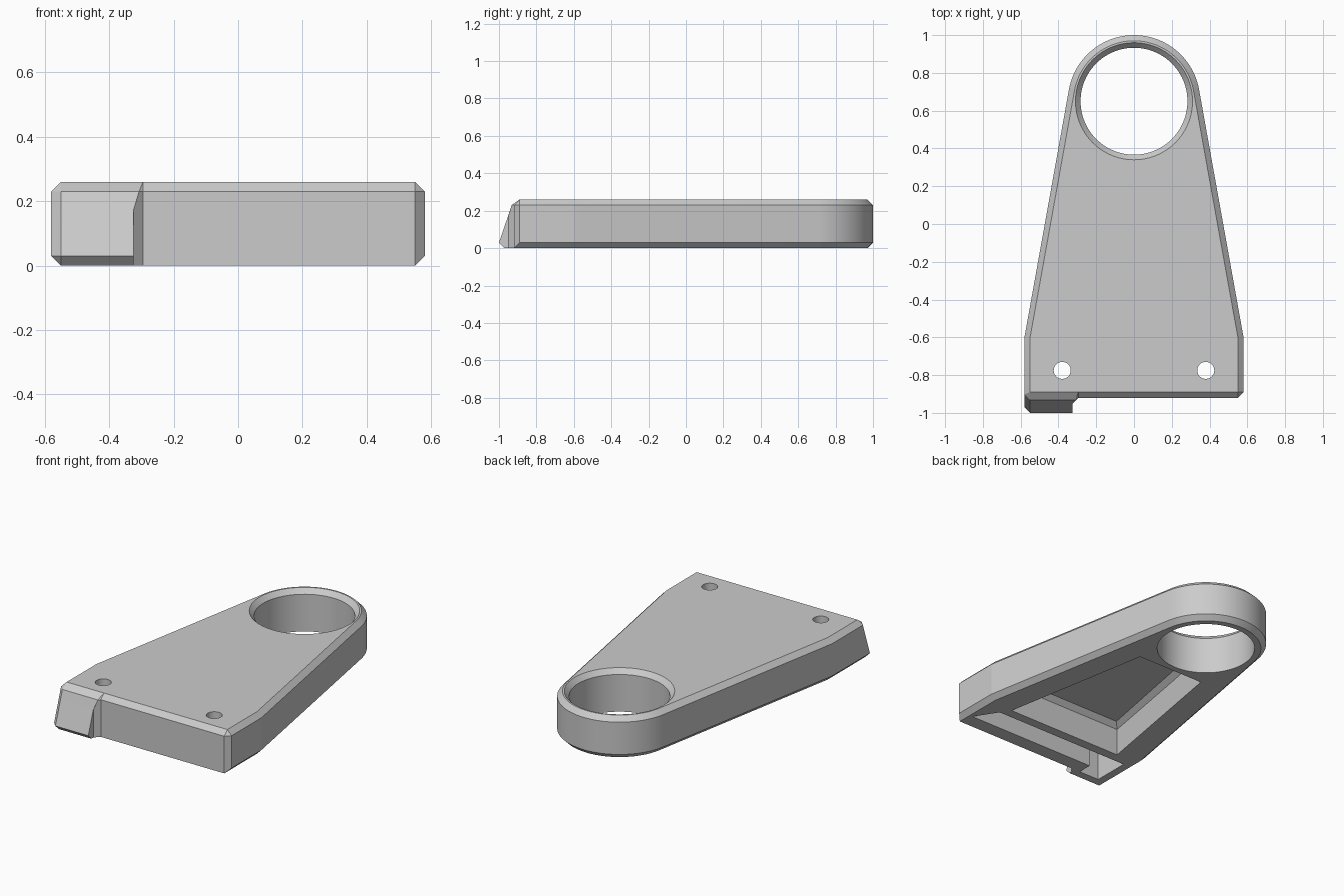
import bpy
import bmesh
from math import atan2, acos, cos, sin, hypot, pi, radians

cube = bpy.data.objects.get("Cube")
if cube:
    bpy.data.objects.remove(cube, do_unlink=True)

RING_Y, RING_R, EDGE = 0.65, 0.35, 0.03

grey = bpy.data.materials.new("plain grey")
grey.use_nodes = True
colour = (0.6, 0.6, 0.6, 1)
grey.diffuse_color = colour
grey.node_tree.nodes["Principled BSDF"].inputs["Base Color"].default_value = colour


def loft(name, levels):
    """Closed solid through a stack of (height, outline) levels."""
    bm = bmesh.new()
    rings = [[bm.verts.new((x, y, z)) for x, y in pts] for z, pts in levels]
    n = len(rings[0])
    for low, high in zip(rings, rings[1:]):
        for i in range(n):
            j = (i + 1) % n
            bm.faces.new((low[i], low[j], high[j], high[i]))
    bm.faces.new(rings[0][::-1])
    bm.faces.new(rings[-1])
    bmesh.ops.remove_doubles(bm, verts=bm.verts, dist=0.0005)
    bmesh.ops.recalc_face_normals(bm, faces=bm.faces)
    mesh = bpy.data.meshes.new(name)
    bm.to_mesh(mesh)
    bm.free()
    mesh.materials.append(grey)
    obj = bpy.data.objects.new(name, mesh)
    bpy.context.collection.objects.link(obj)
    return obj


def circle(cx, cy, r, n=96):
    return [(cx + r * cos(2 * pi * i / n), cy + r * sin(2 * pi * i / n)) for i in range(n)]


def plate_outline(inset, front, hook):
    """Tapered plate with rounded ring end and a hook at one front corner."""
    r, side = RING_R - inset, 0.58 - inset
    dy = -0.6 - RING_Y
    start = atan2(dy, side) + acos(r / hypot(side, dy))
    steps = 48
    arc = [start + (pi - 2 * start) * i / steps for i in range(steps + 1)]
    depth = min(EDGE, front - hook)
    inner = -0.295 - depth
    pts = [(0.55, front), (side, front + EDGE - inset), (side, -0.6)]
    pts += [(r * cos(a), RING_Y + r * sin(a)) for a in arc]
    pts += [(-side, -0.6), (-side, hook + EDGE - inset), (-0.55, hook),
            (inner, hook), (inner, front - depth), (-0.295, front)]
    return pts


# Main plate with chamfered edges
bracket = loft("bracket_plate", [
    (0.0, plate_outline(EDGE, -0.92, -0.97)),
    (0.03, plate_outline(0, -0.92, -1.0)),
    (0.17, plate_outline(0, -0.92, -0.952)),
    (0.23, plate_outline(0, -0.92, -0.932)),
    (0.26, plate_outline(EDGE, -0.89, -0.89)),
])


def trapezoid(inset):
    front, back = 0.40 - inset, 0.23 - inset
    return [(-front, inset - 0.63), (front, inset - 0.63), (back, 0.33 - inset), (-back, 0.33 - inset)]


# Openings: ring bore with chamfered mouth, screw holes, underside recesses
slot = [(0.53, -0.83), (0.44, -0.69), (-0.50, -0.69), (-0.50, -0.92), (-0.36, -0.92), (-0.36, -0.83)]
cutters = [
    loft("ring_bore", [(-0.1, circle(0, RING_Y, 0.283)), (0.23, circle(0, RING_Y, 0.283)),
                       (0.29, circle(0, RING_Y, 0.337))]),
    loft("underside_pocket", [(-0.1, trapezoid(0)), (0.17, trapezoid(0)), (0.2, trapezoid(EDGE))]),
    loft("front_slot", [(-0.1, slot), (0.2, slot)]),
]
for side in (-1, 1):
    hole = circle(side * 0.38, -0.775, 0.045, 48)
    cutters.append(loft("screw_hole", [(-0.1, hole), (0.4, hole)]))

bpy.context.view_layer.objects.active = bracket
for cutter in cutters:
    cutter.hide_render = True
    mod = bracket.modifiers.new(cutter.name, "BOOLEAN")
    mod.operation = "DIFFERENCE"
    mod.solver = "EXACT"
    mod.object = cutter
    bpy.ops.object.modifier_apply(modifier=mod.name)
    bpy.data.objects.remove(cutter, do_unlink=True)

# Smooth the round walls, keep every real edge crisp
bpy.ops.object.select_all(action="DESELECT")
bracket.select_set(True)
bpy.ops.object.shade_smooth_by_angle(angle=radians(8))
